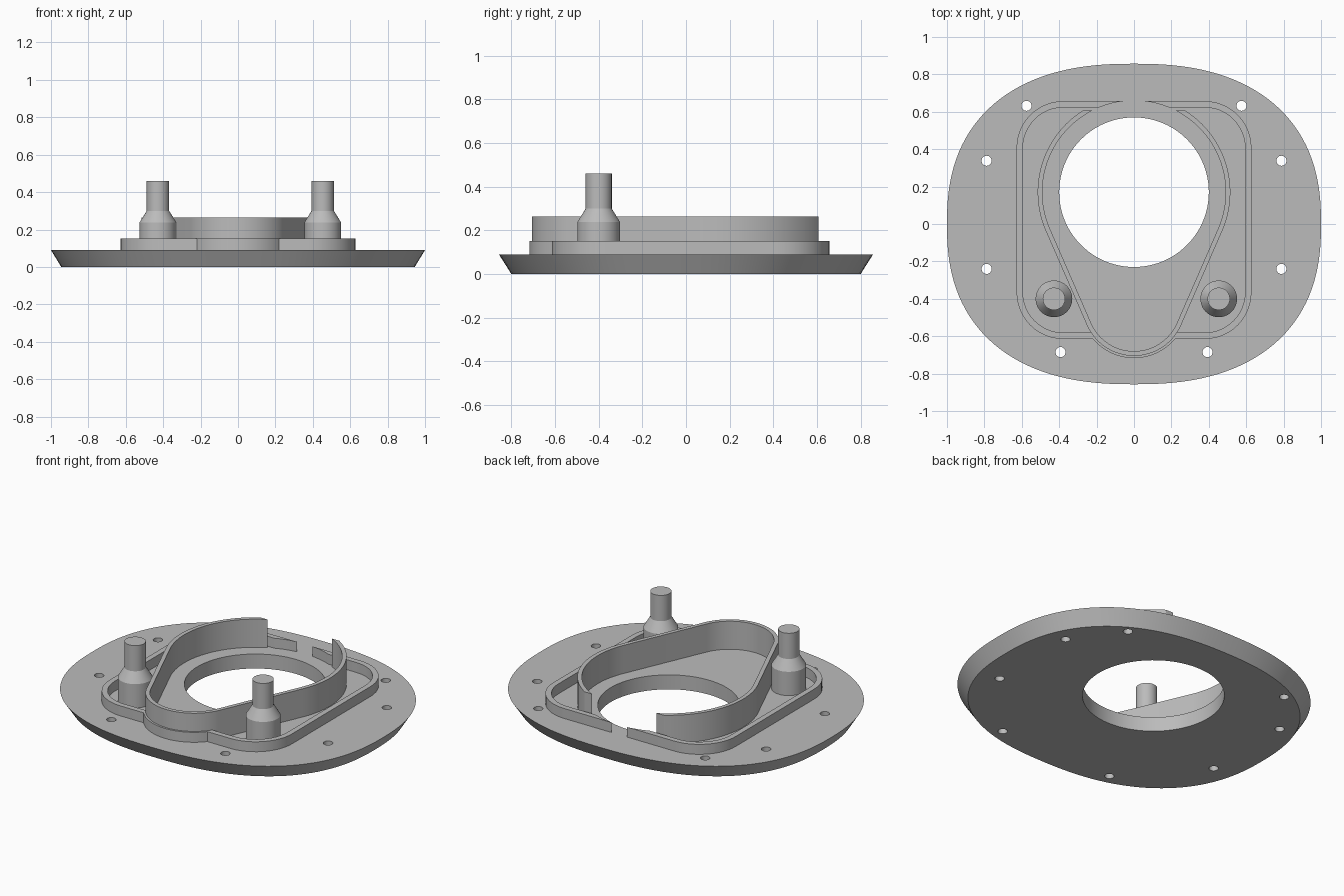
import bpy, bmesh, math
from math import sin, cos, asin, pi, radians

cube = bpy.data.objects.get("Cube")
if cube:
    bpy.data.objects.remove(cube, do_unlink=True)

gray = bpy.data.materials.new("light_gray")
gray.use_nodes = True
colour = (0.5, 0.5, 0.5, 1)
gray.diffuse_color = colour
gray.node_tree.nodes["Principled BSDF"].inputs["Base Color"].default_value = colour

BORE = (0, 0.17)       # centre of the big opening
NOSE = (0, -0.43)      # centre of the rounded front nose
PLATE_TOP, LOW_TOP, TALL_TOP = 0.09, 0.152, 0.265


def finish(name, bm):
    bmesh.ops.recalc_face_normals(bm, faces=bm.faces)
    mesh = bpy.data.meshes.new(name)
    bm.to_mesh(mesh)
    bm.free()
    mesh.materials.append(gray)
    obj = bpy.data.objects.new(name, mesh)
    bpy.context.collection.objects.link(obj)
    return obj


def arc(centre, r, a0, a1, n):
    return [(centre[0] + r * cos(a0 + (a1 - a0) * i / n),
             centre[1] + r * sin(a0 + (a1 - a0) * i / n)) for i in range(n + 1)]


def circle(centre, r, n=32):
    return arc(centre, r, 0, 2 * pi, n)[:-1]


def loft(name, sections):
    """Solid through a stack of (outline, z) sections with equal point counts."""
    bm = bmesh.new()
    loops = [[bm.verts.new((x, y, z)) for x, y in pts] for pts, z in sections]
    n = len(loops[0])
    for a, b in zip(loops, loops[1:]):
        for i in range(n):
            j = (i + 1) % n
            bm.faces.new((a[i], a[j], b[j], b[i]))
    bm.faces.new(loops[0])
    bm.faces.new(loops[-1])
    return finish(name, bm)


def wall(name, outer, inner, z0, z1, closed=False):
    """Upright wall between two matching plan curves."""
    bm = bmesh.new()
    rows = [[bm.verts.new((*p, z)) for p, z in ((o, z0), (i, z0), (i, z1), (o, z1))]
            for o, i in zip(outer, inner)]
    pairs = list(zip(rows, rows[1:]))
    if closed:
        pairs.append((rows[-1], rows[0]))
    else:
        bm.faces.new(rows[0])
        bm.faces.new(rows[-1])
    for a, b in pairs:
        for k in range(4):
            m = (k + 1) % 4
            bm.faces.new((a[k], a[m], b[m], b[k]))
    return finish(name, bm)


def cut(obj, cutters):
    bpy.context.view_layer.objects.active = obj
    for c in cutters:
        mod = obj.modifiers.new("cut", "BOOLEAN")
        mod.operation, mod.solver, mod.object = "DIFFERENCE", "EXACT", c
        bpy.ops.object.modifier_apply(modifier=mod.name)
        bpy.data.objects.remove(c, do_unlink=True)


def superellipse(a, b, power=2.4, n=128):
    def s(v):
        return math.copysign(abs(v) ** (2 / power), v)
    return [(a * s(cos(2 * pi * i / n)), b * s(sin(2 * pi * i / n))) for i in range(n)]


def teardrop(big_r, small_r, end):
    """Clockwise from the right rear end, around the nose, to the left rear end."""
    tilt = asin((big_r - small_r) / (BORE[1] - NOSE[1]))
    return (arc(BORE, big_r, end, -tilt, 32)
            + arc(NOSE, small_r, -tilt, tilt - pi, 32)
            + arc(BORE, big_r, pi + tilt, pi - end, 32))


def rounded_frame(inset):
    x, y0, y1, r = 0.628, -0.615, 0.657, 0.25
    pts = []
    for k, (cx, cy) in enumerate(((x - r, y1 - r), (r - x, y1 - r),
                                  (r - x, y0 + r), (x - r, y0 + r))):
        pts += arc((cx, cy), r - inset, k * pi / 2, (k + 1) * pi / 2, 12)
    return pts


# Base plate with undercut rim, central opening and screw holes
plate = loft("base_plate", [(superellipse(0.945, 0.8), 0),
                            (superellipse(1, 0.857), PLATE_TOP)])
holes = [(0.575, 0.632), (0.788, 0.338), (0.788, -0.24), (0.393, -0.685)]
cutters = [loft("opening_cutter", [(circle(BORE, 0.4, 96), -0.1), (circle(BORE, 0.4, 96), 0.2)])]
for x, y in holes:
    for side in (1, -1):
        rim = circle((side * x, y), 0.027, 24)
        cutters.append(loft("screw_hole_cutter", [(rim, -0.1), (rim, 0.2)]))
cut(plate, cutters)

# Low outer frame, opened where the teardrop passes through it
frame = wall("low_frame", rounded_frame(0), rounded_frame(0.034),
             PLATE_TOP, LOW_TOP, closed=True)
inside = teardrop(0.49, 0.25, pi / 2)[:-1]
cut(frame, [loft("frame_cutter", [(inside, 0), (inside, 0.4)])])

# Low step around the nose
a = asin((0.615 + NOSE[1]) / 0.287)
wall("nose_step", arc(NOSE, 0.287, -a, a - pi, 32), arc(NOSE, 0.26, -a, a - pi, 32),
     PLATE_TOP, LOW_TOP)

# Tall teardrop wall, cut off square at the rear
rear = 0.607 - BORE[1]
wall("teardrop_wall", teardrop(0.515, 0.275, asin(rear / 0.515)),
     teardrop(0.49, 0.25, asin(rear / 0.49)), PLATE_TOP, TALL_TOP)

# Stepped posts
for name, x in (("left_post", 0.453), ("right_post", -0.428)):
    loft(name, [(circle((x, -0.4), r, 48), z) for r, z in
                ((0.098, PLATE_TOP), (0.098, 0.238), (0.06, 0.3), (0.06, 0.46))])

# Smooth round walls, sharp edges
bpy.ops.object.select_all(action="DESELECT")
for obj in bpy.context.collection.objects:
    if obj.type == "MESH" and gray.name in obj.data.materials:
        obj.select_set(True)
        bpy.context.view_layer.objects.active = obj
bpy.ops.object.shade_smooth_by_angle(angle=radians(30))
